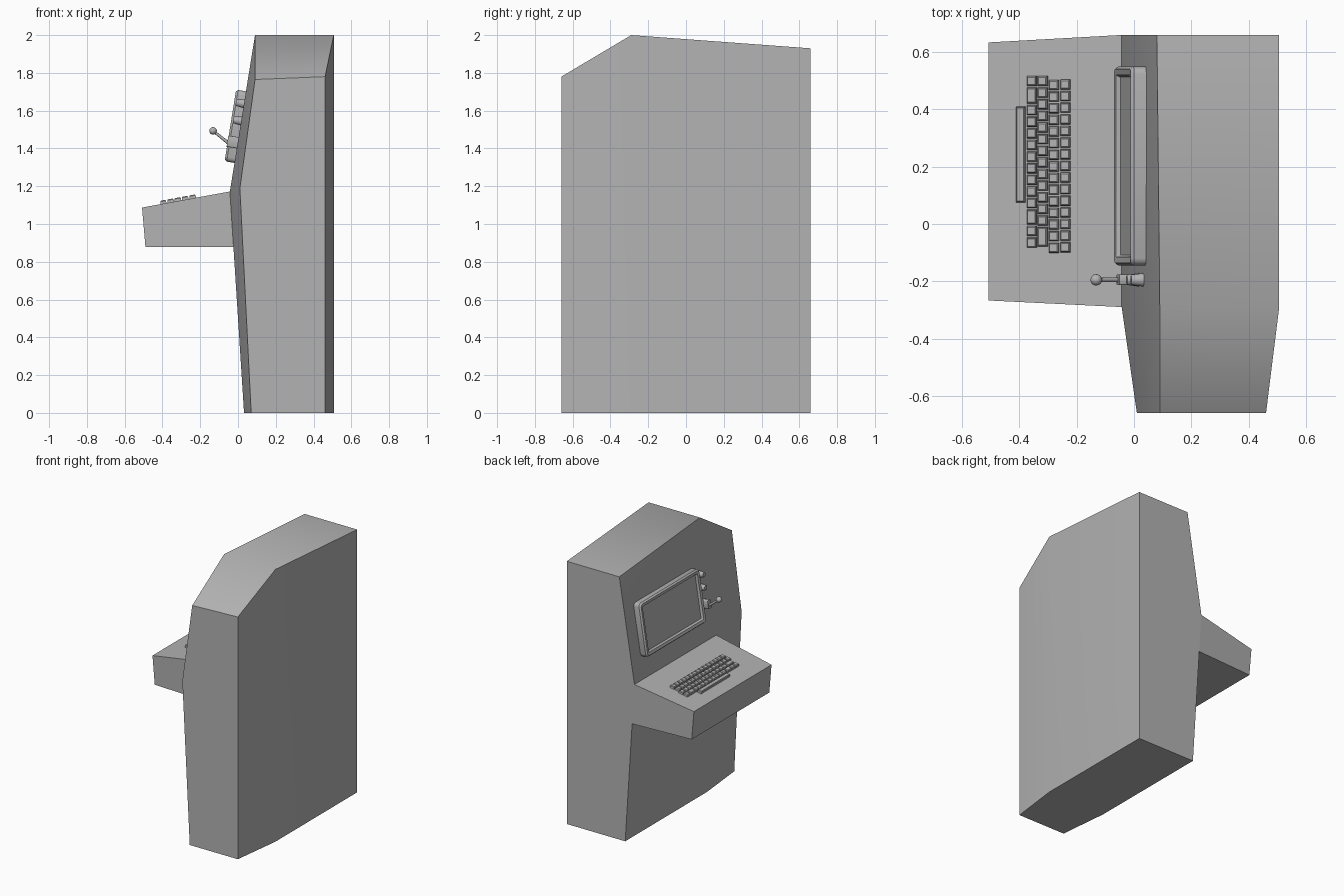
import bpy, bmesh, math
from mathutils import Matrix, Vector

if "Cube" in bpy.data.objects:
    bpy.data.objects.remove(bpy.data.objects["Cube"])

grey = bpy.data.materials.new("dark_grey")
grey.diffuse_color = (0.45, 0.45, 0.45, 1)
grey.use_nodes = True
grey.node_tree.nodes["Principled BSDF"].inputs["Base Color"].default_value = grey.diffuse_color


def finish(name, bm, angle=40):
    bmesh.ops.recalc_face_normals(bm, faces=bm.faces)
    me = bpy.data.meshes.new(name)
    bm.to_mesh(me)
    bm.free()
    me.materials.append(grey)
    ob = bpy.data.objects.new(name, me)
    bpy.context.collection.objects.link(ob)
    bpy.ops.object.select_all(action='DESELECT')
    ob.select_set(True)
    bpy.context.view_layer.objects.active = ob
    bpy.ops.object.shade_smooth_by_angle(angle=math.radians(angle))
    return ob


def loft(bm, loops):
    """Bridge closed loops of points and cap both ends."""
    rings = [[bm.verts.new(p) for p in loop] for loop in loops]
    n = len(rings[0])
    for a, b in zip(rings, rings[1:]):
        for i in range(n):
            j = (i + 1) % n
            bm.faces.new((a[i], a[j], b[j], b[i]))
    bm.faces.new(rings[0])
    bm.faces.new(rings[-1])


def section(y, pts):
    return [(x, y, z) for x, z in pts]


# Cabinet body: three side profiles lofted along y
bm = bmesh.new()
loft(bm, [
    section(-0.66, [(0.07, 0), (0.01, 1.19), (0.09, 1.765), (0.461, 1.78), (0.461, 0)]),
    section(-0.29, [(0.032, 0), (-0.043, 1.172), (0.09, 2.0), (0.507, 2.0), (0.507, 0)]),
    section(0.66, [(0.032, 0), (-0.043, 1.172), (0.08, 1.93), (0.507, 1.93), (0.507, 0)]),
])
finish("cabinet_body", bm)

# Keyboard shelf, narrowing towards the outer edge
bm = bmesh.new()
loft(bm, [
    [(-0.043, -0.29, 1.172), (-0.043, 0.66, 1.172), (-0.022, 0.66, 0.878), (-0.022, -0.29, 0.878)],
    [(-0.508, -0.267, 1.087), (-0.508, 0.634, 1.087), (-0.49, 0.634, 0.878), (-0.49, -0.267, 0.878)],
])
finish("keyboard_shelf", bm, 10)

# Keys: tapered blocks lying on the sloping shelf
slope = math.atan2(1.172 - 1.087, 0.508 - 0.043)
c, s = math.cos(slope), math.sin(slope)
shelf = Matrix(((c, 0, -s, -0.508), (0, 1, 0, 0), (s, 0, c, 1.087), (0, 0, 0, 1)))


def key(bm, x0, x1, y0, y1):
    a, b = (x0 + 0.508) / c, (x1 + 0.508) / c
    loops = []
    for inset, h in ((0, -0.004), (0.001, 0.013), (0.005, 0.018)):
        loops.append([shelf @ Vector(p) for p in (
            (a + inset, y0 + inset, h), (b - inset, y0 + inset, h),
            (b - inset, y1 - inset, h), (a + inset, y1 - inset, h))])
    loft(bm, loops)


bm = bmesh.new()
rows = [
    (-0.373, 0.517, [1, 1.5] + [1] * 9 + [1.4, 1, 1]),
    (-0.335, 0.517, [1] * 13 + [1.8]),
    (-0.296, 0.503, [1] * 15),
    (-0.256, 0.505, [1] * 15),
]
unit = 0.0406
for x, y, widths in rows:
    for w in widths:
        key(bm, x, x + 0.035, y - w * unit + 0.005, y)
        y -= w * unit
finish("keys", bm, 20)

bm = bmesh.new()
key(bm, -0.41, -0.378, 0.075, 0.41)
finish("space_bar", bm, 20)

# Local frame of the leaning control wall: u = -y, v = up, n = outwards
lean = math.atan2(0.133, 0.828)
wc, ws = math.cos(lean), math.sin(lean)


def wall(y, z):
    x = -0.043 + (z - 1.172) * math.tan(lean)
    return Matrix(((0, ws, -wc, x), (-1, 0, 0, y), (0, wc, ws, z), (0, 0, 0, 1)))


def rounded(hu, hv, r, n, seg=3):
    pts = []
    for k, (su, sv) in enumerate(((1, 1), (-1, 1), (-1, -1), (1, -1))):
        for i in range(seg + 1):
            t = math.pi / 2 * (k + i / seg)
            pts.append(Vector((su * (hu - r) + r * math.cos(t),
                               sv * (hv - r) + r * math.sin(t), n)))
    return pts


# Screen bezel with recessed screen
m = wall(0.2025, 1.513)
steps = [(0.347, 0.192, 0.025, -0.01), (0.347, 0.192, 0.025, 0.042), (0.338, 0.183, 0.02, 0.053),
         (0.318, 0.163, 0.006, 0.05), (0.31, 0.155, 0.004, 0.035)]
bm = bmesh.new()
loft(bm, [[m @ p for p in rounded(*st)] for st in steps])
finish("screen_bezel", bm, 35)

# Two tapered knobs beside the screen
for i, z in enumerate((1.637, 1.545)):
    bm = bmesh.new()
    m = wall(-0.195, z)
    loft(bm, [[m @ Vector((r * math.cos(k * math.pi / 8), r * math.sin(k * math.pi / 8), h))
               for k in range(16)]
              for r, h in ((0.024, -0.005), (0.018, 0.04), (0.015, 0.043))])
    finish(f"knob_{i + 1}", bm, 40)

# Joystick: mounting block, rod and ball
bm = bmesh.new()
m = wall(-0.195, 1.43)
loft(bm, [[m @ p for p in rounded(hu, hv, 0.006, n, 2)]
          for hu, hv, n in ((0.018, 0.03, -0.005), (0.018, 0.03, 0.055))])
finish("joystick_base", bm, 50)

foot, tip = Vector((-0.03, -0.195, 1.412)), Vector((-0.132, -0.195, 1.493))
rot = (tip - foot).to_track_quat('Z', 'Y').to_matrix().to_4x4()
bm = bmesh.new()
bmesh.ops.create_cone(bm, cap_ends=True, segments=12, radius1=0.009, radius2=0.007,
                      depth=(tip - foot).length,
                      matrix=Matrix.Translation((foot + tip) / 2) @ rot)
finish("joystick_rod", bm)
bm = bmesh.new()
bmesh.ops.create_uvsphere(bm, u_segments=16, v_segments=10, radius=0.02,
                          matrix=Matrix.Translation(tip) @ rot)
finish("joystick_ball", bm)
